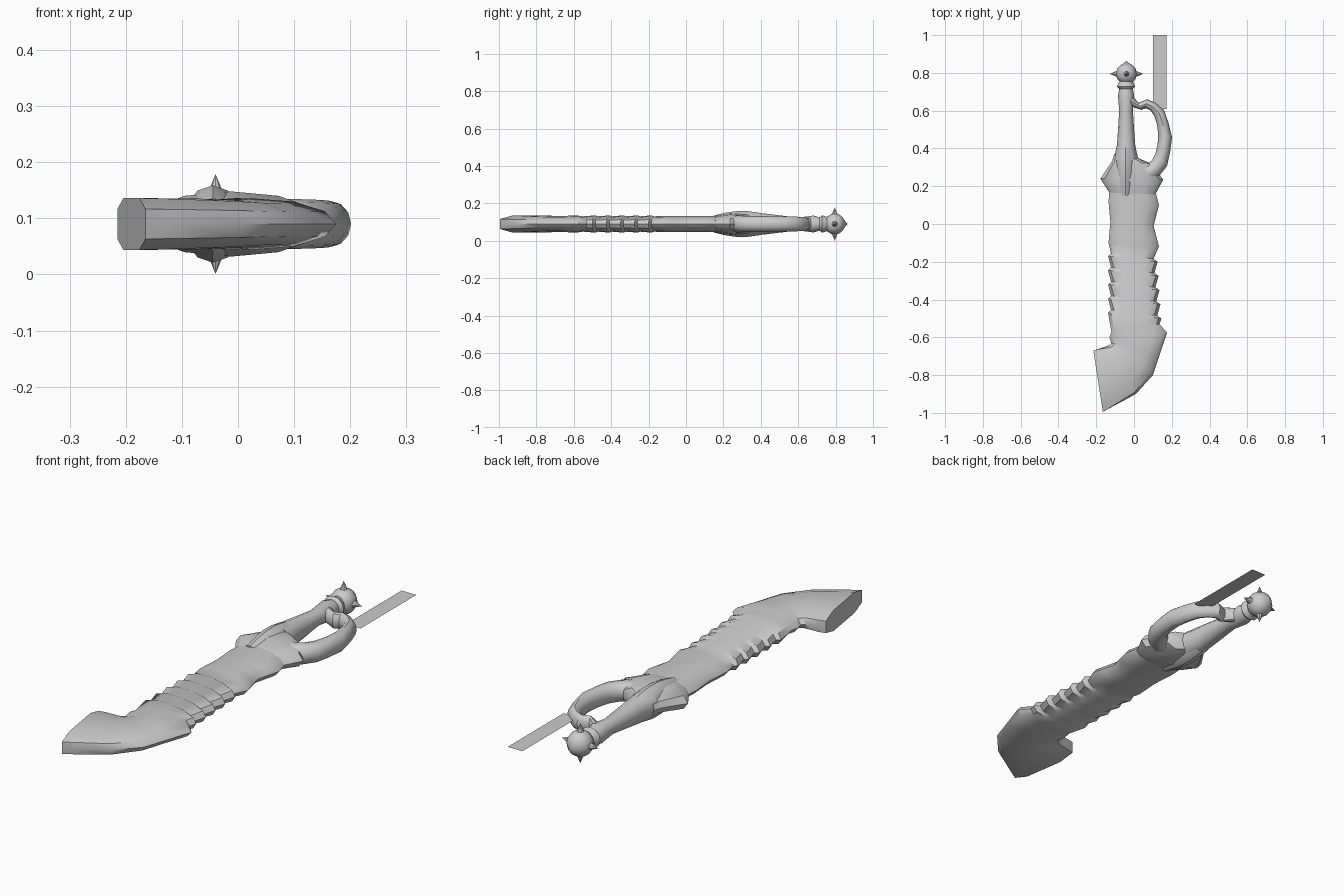
import bpy, bmesh, math
from mathutils import Vector

if "Cube" in bpy.data.objects:
    bpy.data.objects.remove(bpy.data.objects["Cube"])

ZC = 0.09   # middle plane of the whole weapon


def finish(bm, name, angle=35):
    bmesh.ops.recalc_face_normals(bm, faces=bm.faces)
    me = bpy.data.meshes.new(name)
    bm.to_mesh(me)
    bm.free()
    ob = bpy.data.objects.new(name, me)
    bpy.context.collection.objects.link(ob)
    bpy.ops.object.select_all(action='DESELECT')
    ob.select_set(True)
    bpy.context.view_layer.objects.active = ob
    bpy.ops.object.shade_smooth_by_angle(angle=math.radians(angle))


def section(k, square):
    """Point k of a 12-sided loop, from rounded (0) to squared (1)."""
    a = math.pi - k * math.pi / 6
    c, s = math.cos(a), math.sin(a)
    m = max(abs(c), abs(s))
    return Vector((c, s)).lerp(Vector((c / m, s / m)), square)


def loft(name, stations):
    """Each station: left x, left y, right x, right y, half height, squareness."""
    bm = bmesh.new()
    rings = []
    for lx, ly, rx, ry, h, square in stations:
        a, b = Vector((lx, ly, ZC)), Vector((rx, ry, ZC))
        loop = [section(k, square) for k in range(12)]
        rings.append([bm.verts.new(a.lerp(b, (p.x + 1) / 2) + Vector((0, 0, p.y * h)))
                      for p in loop])
    for r, s in zip(rings, rings[1:]):
        for i in range(12):
            j = (i + 1) % 12
            bm.faces.new((r[i], r[j], s[j], s[i]))
    bm.faces.new(rings[0])
    bm.faces.new(rings[-1])
    finish(bm, name)


# hooked blade end: squared at the tip, turning into the straight blade
blade = [(-.215, -.67, -.165, -.995, .046, 1),
         (-.185, -.66, -.12, -.97, .046, .9),
         (-.14, -.645, .01, -.90, .045, .4),
         (-.13, -.64, .10, -.80, .043, .1),
         (-.12, -.63, .14, -.68, .043, 0),
         (-.13, -.60, .175, -.575, .046, 0),
         (-.12, -.57, .135, -.53, .041, 0)]
# straight blade: overlapping plates, each flaring out then stepping back in
for i in range(5):
    y = -.50 + i * .075
    flare = .145 - i * .005
    blade += [(-.137, y + .03, flare, y, .046, .2),
              (-.122, y + .045, flare - .022, y + .015, .041, 0)]
# upper blade: gentle waves
for i in range(6):
    y = -.12 + i * .055
    wave = math.cos(i * math.pi / 2)
    blade.append((-.13 - .005 * wave, y + .02, .118 + .014 * wave, y, .044, 0))
loft("blade", blade)

# swollen guard and the ridge in line with the handle
loft("guard", [(-.13, .165, .112, .155, .044, 0),
               (-.178, .24, .155, .235, .058, 0),
               (-.115, .335, .09, .32, .050, 0),
               (-.105, .37, .02, .35, .045, 0)])
ridge = []
for i in range(6):
    t = i / 5
    ridge.append((-.08 - .02 * math.sin(math.pi * t), .15 + .3 * t,
                  -.01 + .02 * math.sin(math.pi * t), .15 + .3 * t,
                  .046 + .024 * math.sin(math.pi * t), 0))
loft("guard_ridge", ridge)

# handle with its collars: y, half width, half height
HANDLE = [(.34, .065, .060), (.42, .048, .056), (.60, .036, .034), (.68, .043, .045),
          (.715, .036, .036), (.728, .049, .046), (.765, .031, .034)]
loft("handle", [(-.042 - w, y, -.042 + w, y, h, 0) for y, w, h in HANDLE])

# finger ring: runs between an inner and an outer oval
ring = []
for i in range(11):
    a = math.radians(-100 + i * 21)
    c, s = math.cos(a), math.sin(a)
    knob = .006 * (i % 2)
    ring.append((.062 + .066 * c, .465 + .148 * s,
                 .068 + (.128 + knob) * c, .44 + (.215 + knob) * s,
                 .046 - .001 * i, 0))
ring.append((-.04, .63, -.03, .70, .030, 0))
loft("finger_ring", ring)

# pommel ball with four spikes and an end point
CENTRE = Vector((-.04, .795, ZC))
bm = bmesh.new()
bmesh.ops.create_uvsphere(bm, u_segments=12, v_segments=8, radius=.056)
bmesh.ops.translate(bm, vec=CENTRE, verts=bm.verts)
finish(bm, "pommel", 40)


def spike(name, direction, radius, base, reach):
    bm = bmesh.new()
    bmesh.ops.create_cone(bm, cap_ends=True, segments=8, radius1=radius, radius2=0,
                          depth=reach - base)
    bmesh.ops.translate(bm, vec=(0, 0, (reach + base) / 2), verts=bm.verts)
    turn = Vector((0, 0, 1)).rotation_difference(direction).to_matrix()
    bmesh.ops.rotate(bm, cent=(0, 0, 0), matrix=turn, verts=bm.verts)
    bmesh.ops.translate(bm, vec=CENTRE, verts=bm.verts)
    finish(bm, name)


for i in range(4):
    a = i * math.pi / 2
    spike(f"pommel_spike_{i + 1}", Vector((math.cos(a), 0, math.sin(a))), .018, .045, .089)
spike("pommel_end", Vector((0, 1, 0)), .042, .033, .069)

# flat loose strip next to the handle
bm = bmesh.new()
bmesh.ops.create_grid(bm, x_segments=1, y_segments=1, size=.5)
bmesh.ops.scale(bm, vec=(.072, .39, 1), verts=bm.verts)
bmesh.ops.translate(bm, vec=(.136, .805, .095), verts=bm.verts)
finish(bm, "flat_strip")
